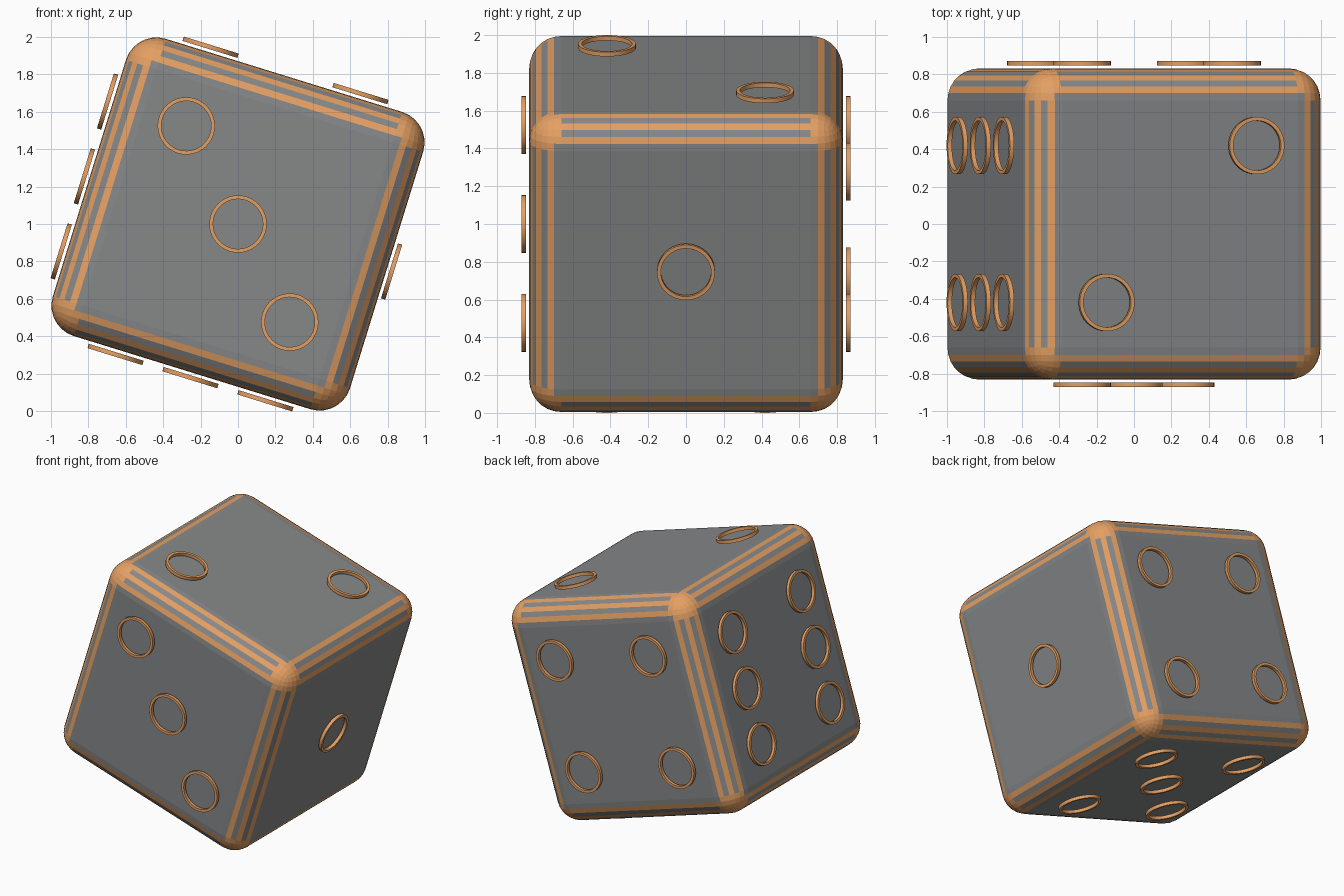
import bpy, bmesh, math
from mathutils import Matrix, Vector

if "Cube" in bpy.data.objects:
    bpy.data.objects.remove(bpy.data.objects["Cube"])

HALF, RADIUS, SEGS = 0.83, 0.17, 7      # body half size, edge rounding, bands per edge
D = 0.4185                              # pip spacing
TILT = Matrix.Translation((0, 0, 1)) @ Matrix.Rotation(0.3, 4, 'Y')


def material(name, rgb):
    m = bpy.data.materials.new(name)
    m.diffuse_color = (*rgb, 1)
    m.use_nodes = True
    m.node_tree.nodes["Principled BSDF"].inputs["Base Color"].default_value = m.diffuse_color
    return m


grey = material("slate grey", (0.24, 0.246, 0.25))
copper = material("copper orange", (0.78, 0.35, 0.125))


def add_object(name, bm, mats, matrix):
    bmesh.ops.recalc_face_normals(bm, faces=bm.faces)
    me = bpy.data.meshes.new(name)
    bm.to_mesh(me)
    bm.free()
    for m in mats:
        me.materials.append(m)
    ob = bpy.data.objects.new(name, me)
    ob.matrix_world = matrix
    bpy.context.collection.objects.link(ob)
    return ob


# Body: rounded cube with alternating bands along each rounded edge
bm = bmesh.new()
bmesh.ops.create_cube(bm, size=2 * HALF)
bmesh.ops.bevel(bm, geom=bm.edges[:], offset=RADIUS, offset_type='OFFSET',
                segments=SEGS, profile=0.5, affect='EDGES', clamp_overlap=True)
core = HALF - RADIUS
step = math.pi / 2 / SEGS
for f in bm.faces:
    c = f.calc_center_median()
    over = sorted(max(0, abs(v) - core) for v in c)
    if over[1] < 1e-4:                              # flat side
        f.material_index = 0
    elif over[0] < 1e-4:                            # edge: every second band
        band = int(math.atan2(over[1], over[2]) / step)
        f.material_index = band % 2
    else:                                           # corner, grey only at its tips
        lean = math.acos(min(1, over[2] / Vector(over).length))
        f.material_index = 0 if lean < step else 1
add_object("cube_body", bm, [grey, copper], TILT)


# Pips: thin rings floating just off each side
def ring(name, matrix, outer=0.153, inner=0.133, low=0.846, high=0.870, n=40):
    bm = bmesh.new()
    loops = []
    for i in range(n):
        a = 2 * math.pi * i / n
        loops.append([bm.verts.new((r * math.cos(a), r * math.sin(a), z))
                      for r, z in ((outer, low), (outer, high), (inner, high), (inner, low))])
    for i in range(n):
        p, q = loops[i], loops[(i + 1) % n]
        for j in range(4):
            k = (j + 1) % 4
            bm.faces.new((p[j], q[j], q[k], p[k])).smooth = True
    ob = add_object(name, bm, [copper], matrix)
    ob.data.set_sharp_from_angle(angle=math.radians(35))


X, Y, Z = Vector((1, 0, 0)), Vector((0, 1, 0)), Vector((0, 0, 1))
four = [(-1, -1), (-1, 1), (1, -1), (1, 1)]
sides = {
    "front": (X, Z, [(-1, 1), (0, 0), (1, -1)]),
    "back": (-X, Z, four),
    "right": (Y, Z, [(0, 0)]),
    "left": (-Y, Z, [(u, v) for u in (-1, 1) for v in (-1, 0, 1)]),
    "top": (X, Y, [(-1, -1), (1, 1)]),
    "bottom": (X, -Y, four + [(0, 0)]),
}
for side, (u, v, spots) in sides.items():
    frame = Matrix((u, v, u.cross(v))).transposed().to_4x4()
    for i, (a, b) in enumerate(spots):
        ring(f"{side}_pip_ring_{i + 1}", TILT @ frame @ Matrix.Translation((a * D, b * D, 0)))
